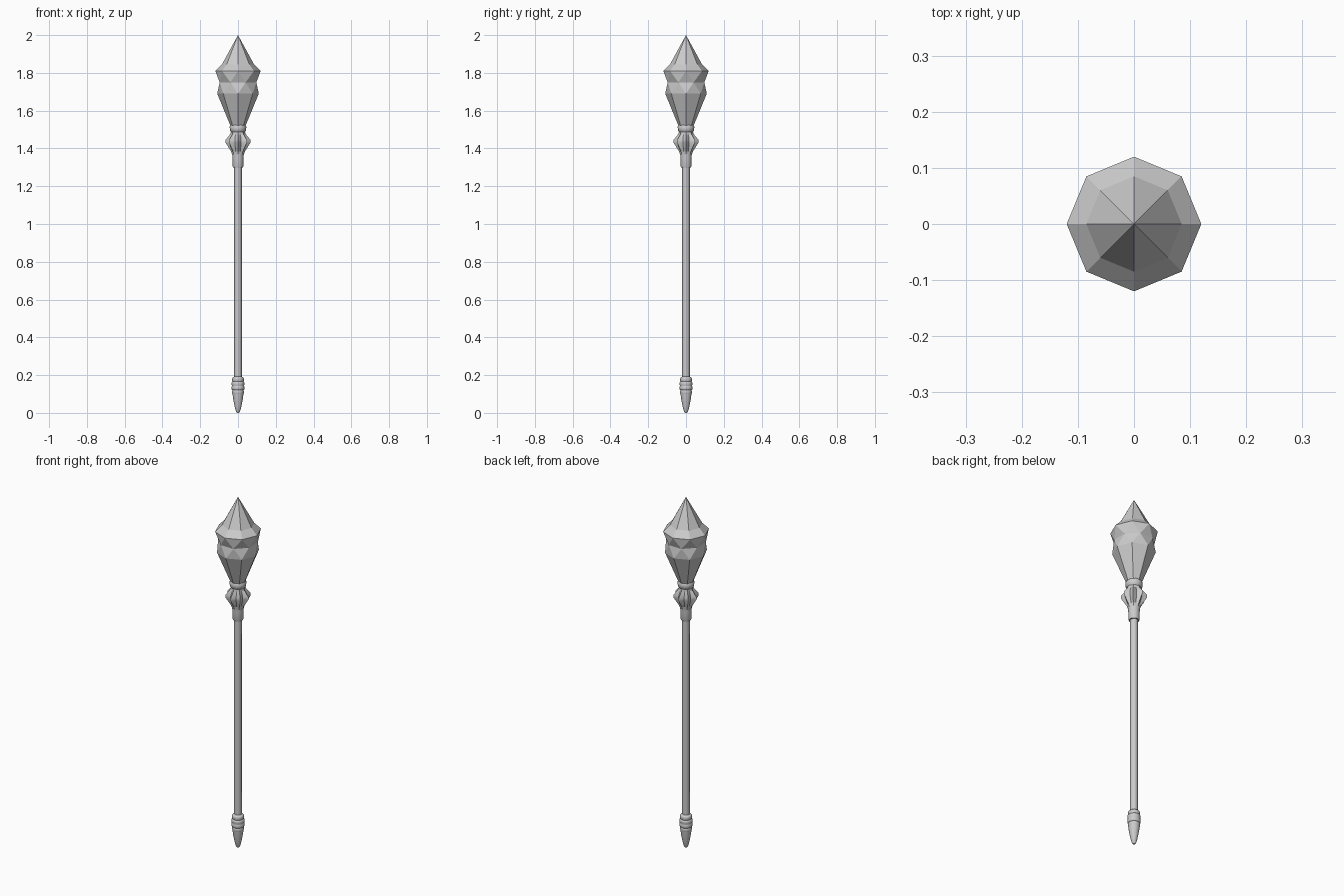
import bpy, bmesh
from math import cos, sin, pi, radians

if "Cube" in bpy.data.objects:
    bpy.data.objects.remove(bpy.data.objects["Cube"])


def loft(name, rings, sides=8, smooth=None):
    """rings: (z, radius, [valley factor], [turn in half steps])"""
    bm = bmesh.new()
    prev = None
    prev_turn = 0
    first = None
    for z, r, *rest in rings:
        valley = rest[0] if rest else 1.0
        turn = rest[1] if len(rest) > 1 else 0
        if r == 0:
            ring = [bm.verts.new((0, 0, z))]
        else:
            ring = []
            for i in range(sides):
                a = 2 * pi * (i + turn / 2) / sides
                k = r * (valley if i % 2 else 1.0)
                ring.append(bm.verts.new((k * cos(a), k * sin(a), z)))
        if prev:
            for i in range(sides):
                j = (i + 1) % sides
                if len(prev) == 1:
                    bm.faces.new((prev[0], ring[j], ring[i]))
                elif len(ring) == 1:
                    bm.faces.new((prev[i], prev[j], ring[0]))
                elif turn > prev_turn:
                    bm.faces.new((prev[i], prev[j], ring[i]))
                    bm.faces.new((prev[j], ring[j], ring[i]))
                elif turn < prev_turn:
                    bm.faces.new((prev[i], prev[j], ring[j]))
                    bm.faces.new((prev[i], ring[j], ring[i]))
                else:
                    bm.faces.new((prev[i], prev[j], ring[j], ring[i]))
        first = first or ring
        prev, prev_turn = ring, turn
    for end in (first, prev):
        if len(end) > 2:
            bm.faces.new(end)
    bmesh.ops.recalc_face_normals(bm, faces=bm.faces)
    mesh = bpy.data.meshes.new(name)
    bm.to_mesh(mesh)
    bm.free()
    ob = bpy.data.objects.new(name, mesh)
    bpy.context.collection.objects.link(ob)
    if smooth:
        bpy.ops.object.select_all(action='DESELECT')
        ob.select_set(True)
        bpy.context.view_layer.objects.active = ob
        bpy.ops.object.shade_smooth_by_angle(angle=radians(smooth))
    return ob


# Faceted crystal head, with a band of alternating triangles
loft("crystal_head", [
    (1.51, 0.036), (1.69, 0.11), (1.75, 0.105, 1, 1),
    (1.81, 0.12), (1.845, 0.085), (2.0, 0)])

# Rounded ring directly under the head
loft("neck_ring", [
    (1.485, 0.034), (1.495, 0.043), (1.515, 0.044), (1.525, 0.038)], 16, 40)

# Fluted collar with eight pointed ribs
loft("fluted_collar", [
    (1.365, 0.03), (1.385, 0.037, 0.85), (1.43, 0.066, 0.68),
    (1.445, 0.066, 0.68), (1.475, 0.042, 0.8), (1.49, 0.036)], 16, 25)

# Socket that holds the shaft
loft("socket", [
    (1.30, 0.026), (1.305, 0.028), (1.35, 0.029), (1.37, 0.031)], 16, 40)

# Shaft
loft("shaft", [(0.17, 0.02), (1.32, 0.02)], 8, 50)

# Banded grip end
bands = [(0.095, 0.028)]
for z in (0.10, 0.122, 0.144, 0.166):
    r = 0.031 if z in (0.10, 0.166) else 0.034
    bands += [(z, r - 0.002), (z + 0.005, r), (z + 0.016, r), (z + 0.02, r - 0.002)]
bands.append((0.192, 0.021))
loft("banded_ferrule", bands, 16, 40)

# Tapered foot
loft("foot_spike", [
    (0, 0.006), (0.008, 0.011), (0.03, 0.017), (0.07, 0.025), (0.10, 0.029)], 16, 40)
